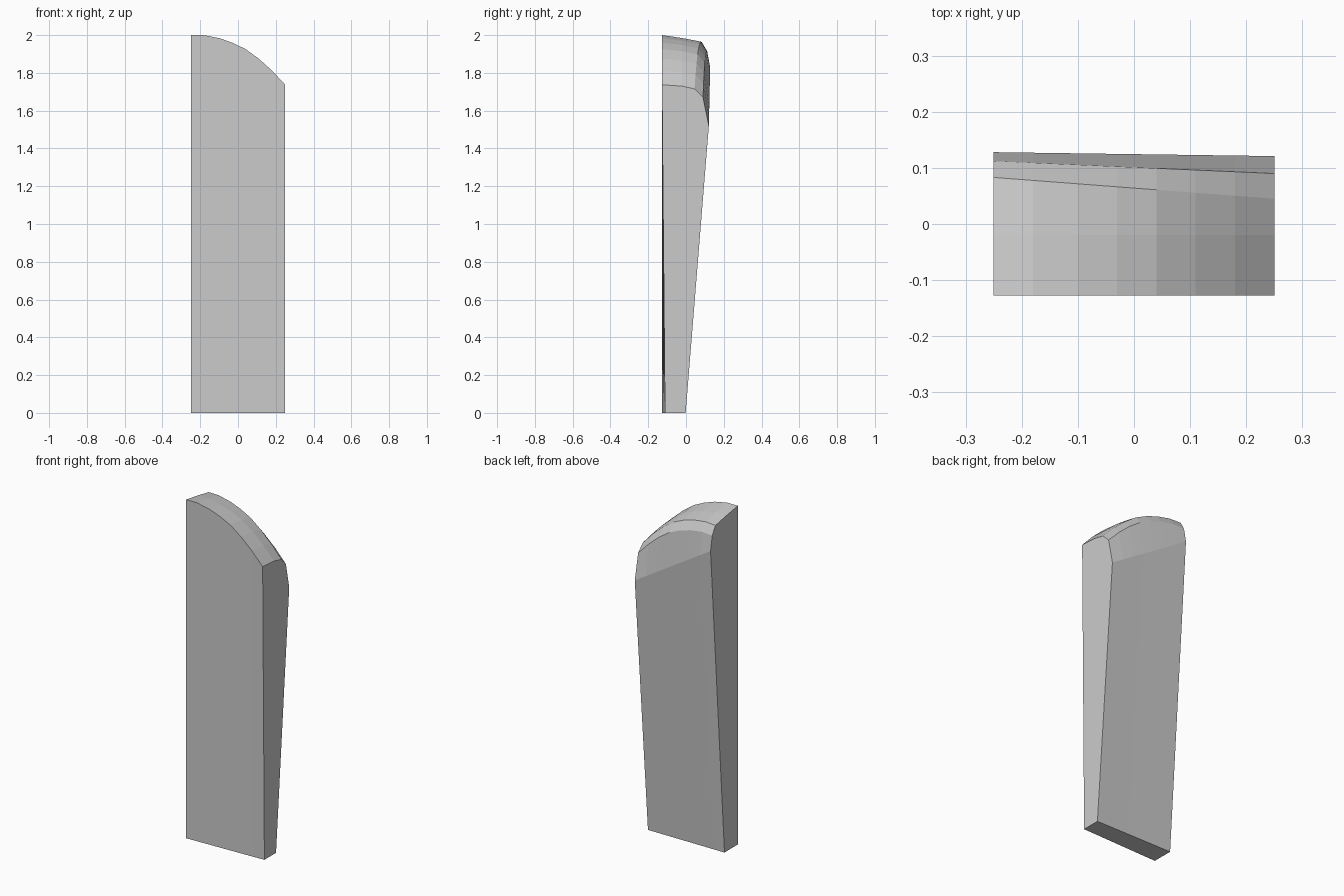
import bpy, bmesh

if "Cube" in bpy.data.objects:
    bpy.data.objects.remove(bpy.data.objects["Cube"])


def mix(a, b, t):
    return a + (b - a) * t


# Crest curve along the front edge: (x, z)
crest = [(-0.25, 2.0), (-0.18, 2.0), (-0.10, 1.984), (-0.03, 1.96),
         (0.04, 1.926), (0.11, 1.875), (0.18, 1.812), (0.25, 1.737)]

# Rounded top going backwards: (y, drop below crest) at the left and right ends
left = [(-0.02, 0.017), (0.083, 0.036), (0.112, 0.085)]
right = [(-0.02, 0.007), (0.045, 0.022), (0.09, 0.067)]

# Slab lofted from side sections, with a tapering back and slightly twisted front
bm = bmesh.new()
sections = []
for x, z in crest:
    t = (x + 0.25) / 0.5
    pts = [(mix(-0.127, -0.111, t), 0.0), (-0.002, 0.0),
           (mix(0.128, 0.121, t), mix(1.83, 1.52, t))]
    for (ya, da), (yb, db) in reversed(list(zip(left, right))):
        pts.append((mix(ya, yb, t), z - mix(da, db, t)))
    pts.append((-0.127, z))
    sections.append([bm.verts.new((x, y, h)) for y, h in pts])

for a, b in zip(sections, sections[1:]):
    n = len(a)
    for i in range(n):
        j = (i + 1) % n
        bm.faces.new((a[i], a[j], b[j], b[i]))
bm.faces.new(sections[0])
bm.faces.new(sections[-1])
bmesh.ops.recalc_face_normals(bm, faces=bm.faces)

mesh = bpy.data.meshes.new("tapered_slab")
bm.to_mesh(mesh)
bm.free()
bpy.context.collection.objects.link(bpy.data.objects.new("tapered_slab", mesh))
